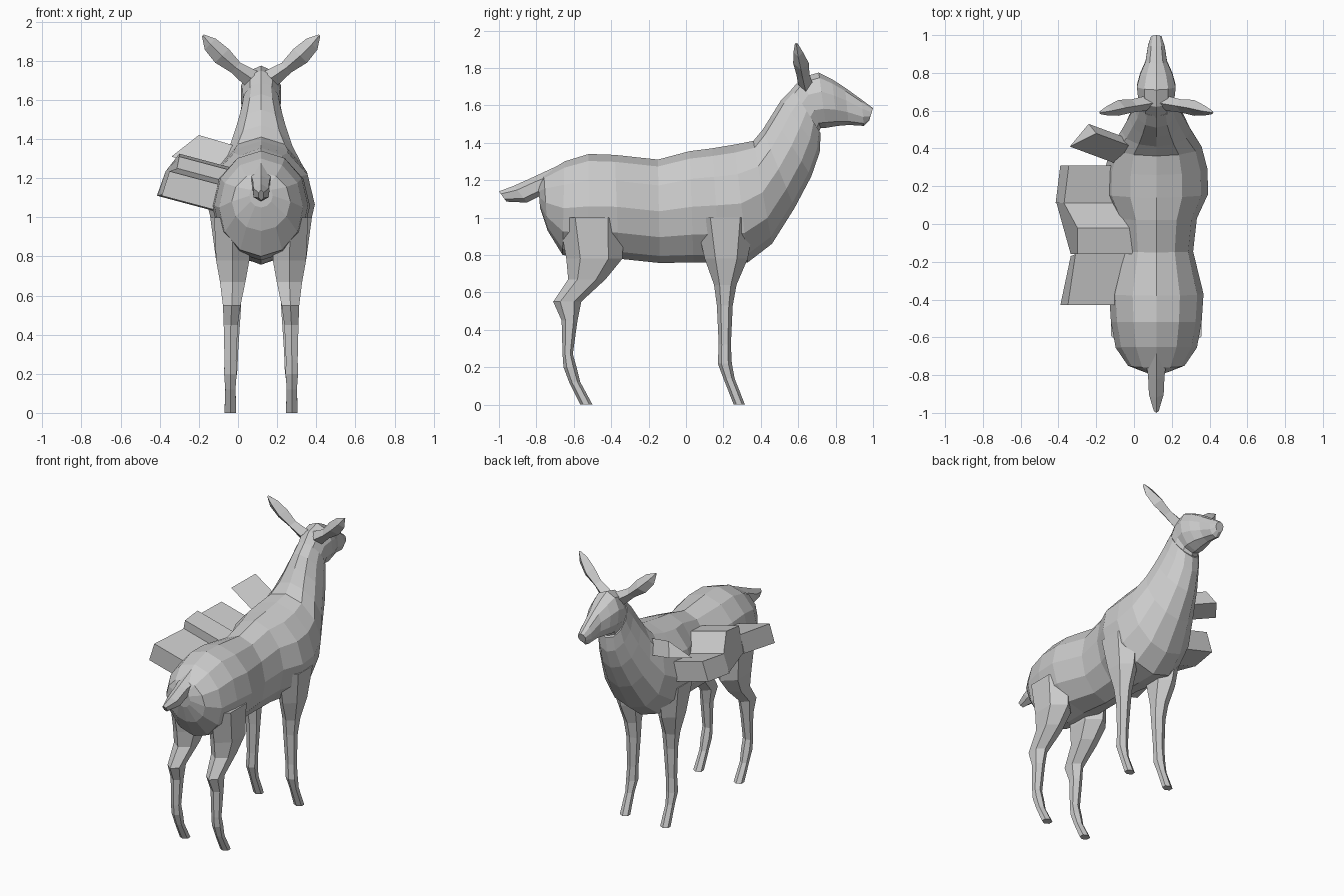
import bpy, bmesh, math
from mathutils import Vector

cube = bpy.data.objects.get("Cube")
if cube:
    bpy.data.objects.remove(cube, do_unlink=True)

grey = bpy.data.materials.new("plain grey")
grey.use_nodes = True
colour = (0.6, 0.6, 0.6, 1)
grey.diffuse_color = colour
grey.node_tree.nodes["Principled BSDF"].inputs["Base Color"].default_value = colour

MID = 0.118  # the animal stands beside the centre line


def loft(name, rings):
    """Skin a list of equal-sized point rings and cap both ends."""
    bm = bmesh.new()
    loops = [[bm.verts.new(p) for p in ring] for ring in rings]
    n = len(loops[0])
    for a, b in zip(loops, loops[1:]):
        for i in range(n):
            j = (i + 1) % n
            bm.faces.new((a[i], a[j], b[j], b[i]))
    bm.faces.new(loops[0])
    bm.faces.new(loops[-1])
    bmesh.ops.recalc_face_normals(bm, faces=bm.faces)
    mesh = bpy.data.meshes.new(name)
    bm.to_mesh(mesh)
    bm.free()
    mesh.materials.append(grey)
    obj = bpy.data.objects.new(name, mesh)
    bpy.context.collection.objects.link(obj)
    return obj


def spine_ring(top_y, top_z, low_y, low_z, w, n=12):
    """Oval ring between a top and a bottom point on the middle plane."""
    top, low = Vector((MID, top_y, top_z)), Vector((MID, low_y, low_z))
    ring = []
    for i in range(n):
        a = math.tau * i / n
        p = top.lerp(low, (1 - math.cos(a)) / 2)
        p.x += w * math.sin(a)
        ring.append(p)
    return ring


# Trunk, from rump to chest and up the neck
trunk = [(-.79, 1.17, -.78, 1.05, .06), (-.76, 1.23, -.74, .93, .15),
         (-.65, 1.30, -.66, .80, .215), (-.52, 1.34, -.52, .78, .24),
         (-.38, 1.335, -.36, .78, .25), (-.15, 1.31, -.14, .757, .195),
         (.02, 1.355, .04, .76, .215), (.14, 1.37, .18, .76, .275),
         (.26, 1.39, .33, .76, .27), (.36, 1.41, .46, .86, .24),
         (.41, 1.47, .58, 1.05, .185), (.46, 1.55, .67, 1.22, .145),
         (.51, 1.63, .715, 1.35, .115), (.57, 1.69, .72, 1.45, .10)]
loft("trunk_and_neck", [spine_ring(*r) for r in trunk])

# Head, from the nape to the nose
head = [(.56, 1.68, .70, 1.43, .095), (.62, 1.75, .72, 1.48, .1),
        (.71, 1.775, .75, 1.48, .108), (.78, 1.74, .81, 1.49, .09),
        (.85, 1.695, .87, 1.495, .06), (.94, 1.63, .95, 1.49, .046),
        (1, 1.585, .98, 1.52, .03)]
loft("head", [spine_ring(*r, n=10) for r in head])

# Tail
tail = [(-.68, 1.28, -.70, 1.12, .07), (-.82, 1.215, -.77, 1.12, .05),
        (-.92, 1.17, -.85, 1.08, .045), (-1, 1.14, -.96, 1.085, .015)]
loft("tail", [spine_ring(*r, n=6) for r in tail])

# Leg rows: rear y, front y, height, sideways offset, half width
fore = [(.05, .37, 1.0, .17, .09), (.10, .33, .78, .16, .07),
        (.15, .27, .64, .15, .05), (.165, .25, .53, .145, .042),
        (.175, .24, .32, .15, .033), (.17, .245, .22, .155, .034),
        (.20, .26, .14, .157, .026), (.255, .315, 0, .157, .03)]
hind = [(-.68, -.33, 1.0, .15, .09), (-.64, -.34, .78, .145, .085),
        (-.63, -.43, .67, .145, .065), (-.71, -.56, .55, .15, .045),
        (-.665, -.58, .45, .155, .036), (-.66, -.605, .27, .157, .03),
        (-.655, -.585, .2, .157, .032), (-.625, -.565, .12, .157, .026),
        (-.565, -.50, 0, .157, .03)]


def leg_ring(y0, y1, z, off, hw, side):
    c, r = (y0 + y1) / 2, (y1 - y0) / 2
    return [Vector((MID + side * off + hw * math.sin(math.tau * i / 6) / .866,
                    c + r * math.cos(math.tau * i / 6), z)) for i in range(6)]


# Ear rows: sideways offset, y, height, half breadth, half thickness
ear = [(.05, .64, 1.71, .05, .04), (.13, .625, 1.765, .035, .035),
       (.2, .615, 1.825, .05, .042), (.26, .60, 1.885, .04, .025),
       (.298, .59, 1.93, .006, .008)]


def ear_ring(off, y, z, u, v, side):
    slant = Vector((-side * .7, 0, .7)) * u
    deep = Vector((0, v, 0))
    c = Vector((MID + side * off, y, z))
    return [c + slant, c + deep, c - slant, c - deep]


for side, word in ((1, "left"), (-1, "right")):
    loft(word + "_fore_leg", [leg_ring(*r, side) for r in fore])
    loft(word + "_hind_leg", [leg_ring(*r, side) for r in hind])
    loft(word + "_ear", [ear_ring(*r, side) for r in ear])


# Side blocks, each an outer face pushed into the flank
def block(name, outer, push):
    outer = [Vector(p) for p in outer]
    loft(name, [outer, [p + Vector(push) for p in outer]])


inward = (.3, 0, -.08)
block("rear_side_block", [(-.39, -.43, 1.11), (-.335, -.17, 1.12),
                          (-.31, -.16, 1.25), (-.35, -.43, 1.235)], inward)
block("middle_side_block", [(-.335, -.16, 1.13), (-.41, .11, 1.11),
                            (-.37, .11, 1.235), (-.3, -.02, 1.325),
                            (-.3, -.16, 1.31)], inward)
block("front_side_block", [(-.415, .11, 1.11), (-.39, .31, 1.12),
                           (-.345, .31, 1.25), (-.37, .11, 1.235)], inward)
block("shoulder_wedge", [(-.34, .41, 1.31), (-.24, .53, 1.33),
                         (-.2, .48, 1.42)], (.27, -.1, -.08))
